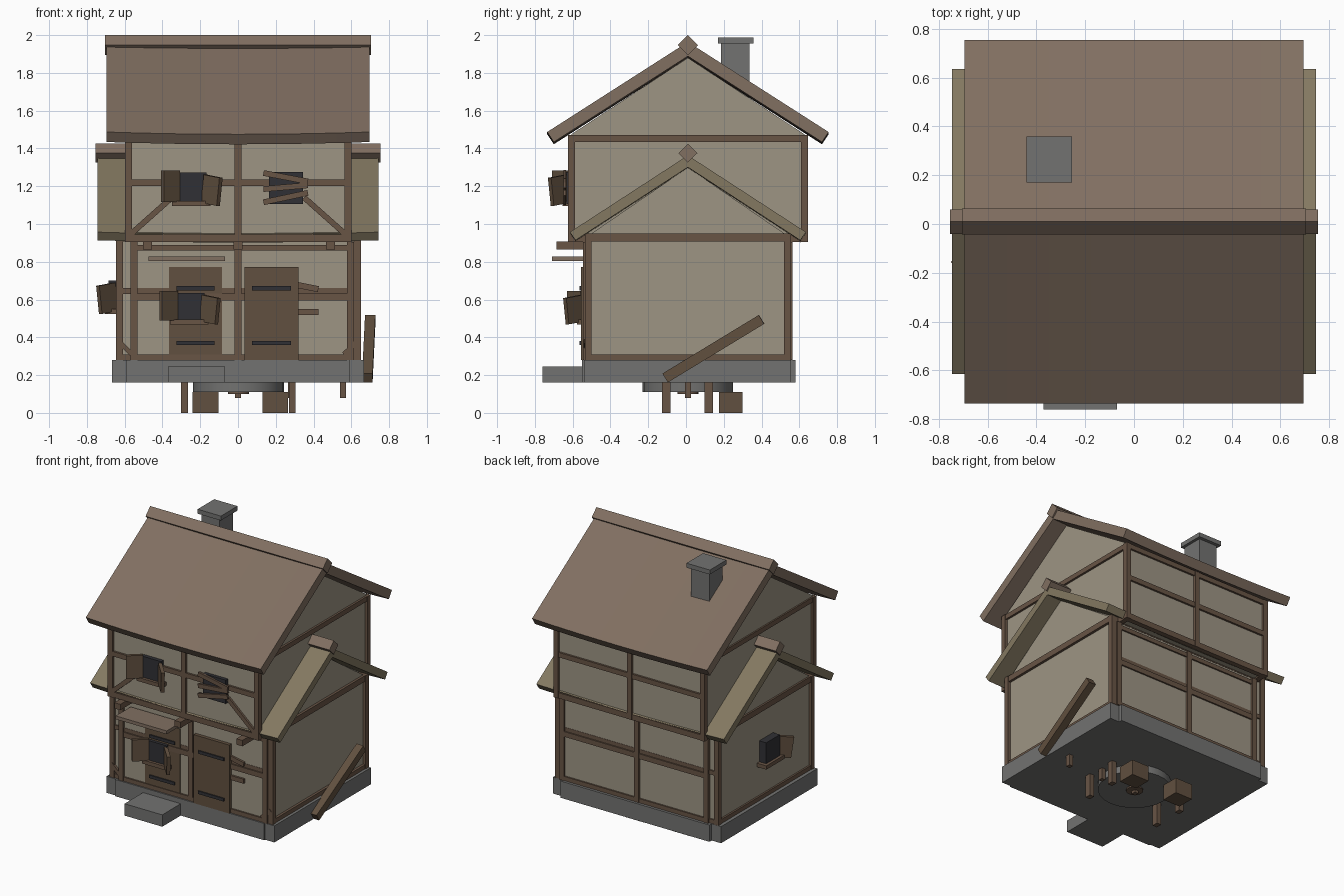
import bpy, bmesh, math
from mathutils import Matrix, Vector

if "Cube" in bpy.data.objects:
    bpy.data.objects.remove(bpy.data.objects["Cube"])

C = 0.01  # depth centre of the house


def mat(name, r, g, b):
    m = bpy.data.materials.new(name)
    m.diffuse_color = (r, g, b, 1)
    m.use_nodes = True
    m.node_tree.nodes["Principled BSDF"].inputs["Base Color"].default_value = m.diffuse_color
    return m


PLASTER = mat("plaster", .34, .30, .23)
TIMBER = mat("timber", .14, .09, .06)
ROOF = mat("roof_brown", .22, .16, .12)
THATCH = mat("roof_olive", .23, .19, .12)
STONE = mat("stone", .17, .17, .165)
WOOD = mat("door_wood", .12, .08, .05)
DARK = mat("dark_glass", .03, .03, .035)
I = Matrix.Identity(4)


def finish(name, bm, m):
    bmesh.ops.recalc_face_normals(bm, faces=bm.faces)
    me = bpy.data.meshes.new(name)
    bm.to_mesh(me)
    bm.free()
    me.materials.append(m)
    ob = bpy.data.objects.new(name, me)
    bpy.context.collection.objects.link(ob)
    return ob


def box(name, x0, x1, y0, y1, z0, z1, m, M=I):
    bm = bmesh.new()
    s = Matrix.Diagonal((x1 - x0, y1 - y0, z1 - z0, 1))
    t = Matrix.Translation(((x0 + x1) / 2, (y0 + y1) / 2, (z0 + z1) / 2))
    bmesh.ops.create_cube(bm, size=1, matrix=M @ t @ s)
    return finish(name, bm, m)


def beam(name, a, b, w, t, m):
    """Bar from a to b: w across in z, t deep."""
    a, b = Vector(a), Vector(b)
    d = (b - a).normalized()
    side = Vector((0, 1, 0)) if abs(d.y) < .5 else Vector((1, 0, 0))
    up = d.cross(side).normalized()
    side = up.cross(d)
    R = Matrix((d, side, up)).transposed().to_4x4()
    L = (b - a).length
    return box(name, 0, L, -t / 2, t / 2, -w / 2, w / 2, m, Matrix.Translation(a) @ R)


def extrude_x(name, prof, half, m, sag=0, n=1):
    """(y, z) outline swept along x, dipping by sag in the middle."""
    bm = bmesh.new()
    rings = []
    for i in range(n + 1):
        u = 2 * i / n - 1
        rings.append([bm.verts.new((u * half, C + y, z - sag * (1 - u * u))) for y, z in prof])
    k = len(prof)
    for a, b in zip(rings, rings[1:]):
        for j in range(k):
            bm.faces.new((a[j], a[(j + 1) % k], b[(j + 1) % k], b[j]))
    bm.faces.new(rings[0])
    bm.faces.new(rings[-1])
    return finish(name, bm, m)


def gabled_body(name, hx, hy, z0, z1, apex):
    extrude_x(name, [(-hy, z0), (hy, z0), (hy, z1), (0, apex), (-hy, z1)], hx, PLASTER)


def roof(name, outer, inner, slope, hx, m, sag):
    (yo, zo), (yi, zi) = outer, inner
    extrude_x(name, [(-yo, zo), (0, zo + slope * yo), (yo, zo),
                     (yi, zi), (0, zi + slope * yi), (-yi, zi)], hx, m, sag, 8)


def ridge(name, z, r, hx, m):
    extrude_x(name, [(-r, z), (0, z + r), (r, z), (0, z - r)], hx, m)


def frame(name, x0, x1, hy, z0, z1, rails, mid=True, ends=True, t=.037):
    """Corner posts, rails and centre posts around a rectangular storey."""
    y0, y1 = C - hy, C + hy
    for xa in (x0, x1 - t):
        for ya in (y0, y1 - t):
            box(name + "_post", xa, xa + t, ya, ya + t, z0, z1, TIMBER)
    for i, (za, zb) in enumerate(rails):
        for ya in (y0 + .004, y1 - t - .004):
            box(name + "_rail", x0 + t, x1 - t, ya, ya + t, za, zb, TIMBER)
        if ends and i < 2:
            for xa in (x0 + .004, x1 - t - .004):
                box(name + "_end_rail", xa, xa + t, y0 + t, y1 - t, za, zb, TIMBER)
    if mid:
        for ya in (y0 + .002, y1 - t - .002):
            box(name + "_mid_post", -t / 2, t / 2, ya, ya + t, z0, z1, TIMBER)


def shutter(name, M, x, z0, z1, w, swing, roll=0):
    h = (z1 - z0) / 2
    s = 1 if x > 0 else -1
    R = (M @ Matrix.Translation((x, 0, (z0 + z1) / 2))
         @ Matrix.Rotation(-s * swing, 4, 'Z') @ Matrix.Rotation(roll, 4, 'Y'))
    box(name, min(0, s * w), max(0, s * w), -.012, .012, -h, h, WOOD, R)


def window(name, M, z0, z1, out, left=True):
    box(name + "_pane", -.078, .078, -out, .03, z0, z1, DARK, M)
    box(name + "_sill", -.105, .1, -out - .02, .03, z0 - .027, z0, TIMBER, M)
    if left:
        shutter(name + "_left_shutter", M, -.07, z0 - .005, z1 + .01, .11, .7)
    shutter(name + "_right_shutter", M, .065, z0 - .01, z1 - .01, .12, .8, .14)


# Stone base and front step
box("main_foundation", -.593, .593, C - .56, C + .57, .16, .28, STONE)
box("wing_foundation", -.667, .667, C - .55, C + .545, .16, .279, STONE)
box("front_step", -.37, -.07, -.76, -.54, .16, .245, STONE)

# Storeys
box("ground_walls", -.56, .60, C - .54, C + .54, .28, .91, PLASTER)
frame("ground", -.57, .613, .555, .28, .905, [(.28, .31), (.86, .89), (.595, .632)], ends=False)
gabled_body("wing_walls", .63, .532, .28, .935, 1.30)
frame("wing", -.647, .652, .546, .28, .95, [(.28, .31), (.908, .95), (.63, .66)], mid=False)
gabled_body("upper_walls", .583, .617, .915, 1.475, 1.88)
frame("upper", -.598, .602, .635, .905, 1.47, [(.905, .945), (1.435, 1.47), (1.2, 1.235)])

# Diagonal braces on the front
for s in (-1, 1):
    beam("upper_brace", (s * .575, -.612, .94), (s * .35, -.612, 1.14), .03, .02, TIMBER)
    beam("wing_brace", (s * .635, -.53, .38), (s * .56, -.53, .31), .025, .02, TIMBER)

# Jetty joists and door canopy
for x in (-.48, 0, .49):
    box("jetty_joist", x - .024, x + .024, -.685, -.53, .865, .907, TIMBER)
box("door_canopy", -.475, -.07, -.71, -.54, .805, .829, ROOF)

# Sagging roofs with square ridge beams set on edge
roof("main_roof", (.745, 1.487), (.71, 1.434), .64, .695, ROOF, .012)
ridge("main_ridge", 1.947, .053, .705, ROOF)
roof("wing_roof", (.625, .957), (.595, .914), .65, .745, THATCH, .012)
ridge("wing_ridge", 1.375, .05, .755, ROOF)

# Chimney
box("chimney", -.42, -.275, .185, .335, 1.5, 1.955, STONE)
box("chimney_cap", -.44, -.255, .17, .358, 1.955, 1.987, STONE)

# Doors with iron straps
for name, x0, x1, y in (("left_door", -.365, -.085, -.536), ("right_door", .035, .32, -.555)):
    box(name, x0, x1, y, -.5, .28, .772, WOOD)
    for z in (.37, .66):
        box(name + "_strap", x0 + .04, x1 - .04, y - .008, y, z - .011, z + .011, DARK)

# Shuttered windows
window("ground_window", Matrix.Translation((-.255, -.55, 0)), .495, .635, .008)
window("upper_window", Matrix.Translation((-.245, -.63, 0)), 1.122, 1.272, .005)
window("side_window", Matrix.Translation((-.65, -.01, 0)) @ Matrix.Rotation(-math.pi / 2, 4, 'Z'),
       .55, .70, .035, False)

# Boarded-up windows
box("boarded_pane", .165, .345, -.632, -.6, 1.105, 1.275, DARK)
for za, zb in ((1.27, 1.225), (1.185, 1.205), (1.115, 1.165)):
    beam("upper_board", (.135, -.642, za), (.37, -.642, zb), .03, .015, TIMBER)
for za, zb in ((.70, .655), (.535, .535)):
    beam("ground_board", (.2, -.537, za), (.425, -.537, zb), .032, .015, TIMBER)

# Plank leaning on the right wall
beam("leaning_plank", (.685, -.11, .185), (.7, .40, .495), .055, .055, WOOD)

# Furniture feet and round hearth poking out below the floor
for x in (-.283, .287):
    for y in (-.105, .12):
        box("table_leg", x - .018, x + .018, y - .022, y + .022, 0, .2, TIMBER)
for x in (-.172, .197):
    box("crate", x - .068, x + .068, .175, .3, 0, .11, WOOD)
for x in (0, .28, .556):
    box("short_peg", x - .015, x + .015, C - .016, C + .016, .08, .2, TIMBER)
for name, r, z0, z1, m in (("round_stone", .24, .11, .2, STONE), ("stone_hub", .055, .1, .15, TIMBER)):
    bm = bmesh.new()
    bmesh.ops.create_cone(bm, cap_ends=True, segments=24, radius1=r, radius2=r, depth=z1 - z0,
                          matrix=Matrix.Translation((.003, C, (z0 + z1) / 2)))
    ob = finish(name, bm, m)
    bpy.ops.object.select_all(action='DESELECT')
    ob.select_set(True)
    bpy.context.view_layer.objects.active = ob
    bpy.ops.object.shade_smooth_by_angle()
